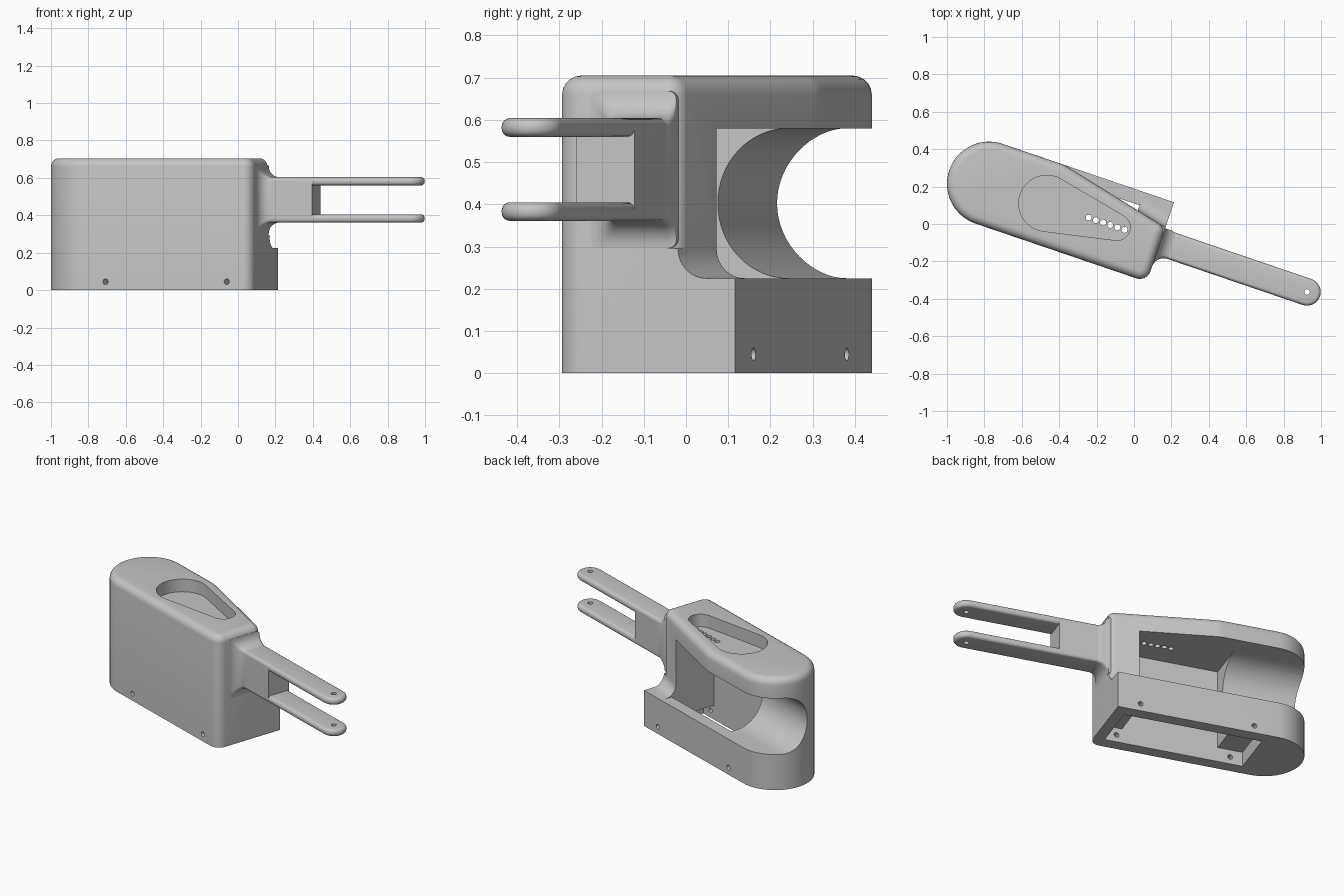
import bpy, bmesh, math
from mathutils import Vector

if "Cube" in bpy.data.objects:
    bpy.data.objects.remove(bpy.data.objects["Cube"])

grey = bpy.data.materials.new("plain grey")
grey.use_nodes = True
grey.diffuse_color = (0.56, 0.56, 0.56, 1)
grey.node_tree.nodes["Principled BSDF"].inputs["Base Color"].default_value = grey.diffuse_color

TURN = math.radians(-18.8)      # whole model is turned about z
MID = -0.046                    # centre line of body and arm
FRONT, BACK = MID - 0.225, MID + 0.225
NOSE, END = -1.028, 0.165
TOP, CEIL, SILL = 0.705, 0.58, 0.225
TAPER_U, TAPER_V = -0.453, 0.036


def solid(name, rings, bevel_z=(), bevel=0.0, segments=5):
    """Loft closed rings into a capped solid; round the rims at the given heights."""
    bm = bmesh.new()
    loops = [[bm.verts.new(p) for p in ring] for ring in rings]
    for a, b in zip(loops, loops[1:]):
        for i in range(len(a)):
            j = (i + 1) % len(a)
            bm.faces.new((a[i], a[j], b[j], b[i]))
    bm.faces.new(loops[0])
    bm.faces.new(loops[-1])
    bmesh.ops.recalc_face_normals(bm, faces=bm.faces[:])
    if bevel_z:
        rim = [e for e in bm.edges
               if any(all(abs(v.co.z - z) < 1e-5 for v in e.verts) for z in bevel_z)]
        bmesh.ops.bevel(bm, geom=rim, offset=bevel, segments=segments, profile=0.5,
                        affect='EDGES', clamp_overlap=True)
    mesh = bpy.data.meshes.new(name)
    bm.to_mesh(mesh)
    bm.free()
    mesh.materials.append(grey)
    ob = bpy.data.objects.new(name, mesh)
    bpy.context.collection.objects.link(ob)
    return ob


def prism(name, outline, lo, hi, axis="z", **kw):
    place = {"x": lambda a, b, h: (h, a, b),
             "y": lambda a, b, h: (a, h, b),
             "z": lambda a, b, h: (a, b, h)}[axis]
    return solid(name, [[place(a, b, h) for a, b in outline] for h in (lo, hi)], **kw)


def rounded(corners, steps=12):
    """Polygon from (a, b, radius) corners."""
    out = []
    for i, (a, b, r) in enumerate(corners):
        p = Vector((a, b))
        if r == 0:
            out.append(p)
            continue
        d1 = (Vector(corners[i - 1][:2]) - p).normalized()
        d2 = (Vector(corners[(i + 1) % len(corners)][:2]) - p).normalized()
        half = d1.angle(d2) / 2
        centre = p + (d1 + d2).normalized() * r / math.sin(half)
        s, e = [(p + d * r / math.tan(half) - centre).normalized() for d in (d1, d2)]
        out += [centre + s.slerp(e, k / steps).normalized() * r for k in range(steps + 1)]
    return [p for i, p in enumerate(out) if (p - out[i - 1]).length > 1e-4]


def arc(a, b, r, start, stop, steps=20):
    return [(a + r * math.cos(start + (stop - start) * k / steps),
             b + r * math.sin(start + (stop - start) * k / steps)) for k in range(steps + 1)]


def circle(a, b, r):
    return arc(a, b, r, 0, 2 * math.pi * 15 / 16, 15)


def box(name, u0, u1, v0, v1, z0, z1):
    return prism(name, [(u0, v0), (u1, v0), (u1, v1), (u0, v1)], z0, z1)


def combine(target, other, operation='DIFFERENCE'):
    mod = target.modifiers.new("combine", 'BOOLEAN')
    mod.operation, mod.object, mod.solver = operation, other, 'EXACT'
    bpy.context.view_layer.objects.active = target
    bpy.ops.object.modifier_apply(modifier=mod.name)
    bpy.data.objects.remove(other)


# Housing: round at one end, tapered on the back toward the arm
body = prism("housing", rounded([
    (NOSE, FRONT, 0.225), (END, FRONT, 0.06), (END, TAPER_V, 0.05),
    (TAPER_U, BACK, 0.2), (NOSE, BACK, 0.225)], 16),
    0, TOP, bevel_z=(TOP,), bevel=0.045)

# Low corner that squares off the base under the taper
combine(body, prism("base_corner", [
    (-0.6, 0.0), (0.0, -0.08), (END, -0.08), (END, BACK), (-0.6, BACK)], 0, SILL), 'UNION')

# Concave fillet between the tapered wall and the base top
R = 0.07
sweep = [(-0.04, SILL - 0.03), (R, SILL - 0.03)] + arc(R, SILL + R, R, -math.pi / 2, -math.pi, 8) \
    + [(-0.04, SILL + R)]
slope = (TAPER_V - BACK) / (END - TAPER_U)
combine(body, solid("wall_fillet", [
    [(u, TAPER_V + slope * (u - END) + n, z) for n, z in sweep] for u in (-0.06, END)]), 'UNION')

# Main cavity open to the back, its shaft through the floor, and the bottom recess
combine(body, box("cavity", -0.58, -0.004, MID - 0.15, 0.5, SILL, CEIL))
combine(body, box("shaft", -0.58, -0.004, MID - 0.15, MID + 0.15, -0.1, 0.4))
combine(body, box("recess", -0.73, 0.1, MID - 0.15, MID + 0.15, -0.1, 0.09))

# Half-round cradle running out through the round end
cradle = rounded([(-0.118, SILL, 0.177), (0.5, SILL, 0), (0.5, CEIL, 0), (-0.118, CEIL, 0.177)], 16)
combine(body, prism("cradle", cradle, -1.2, -0.5, "x"))

# Teardrop pocket in the top with a row of small holes
ang = math.acos(0.08 / 0.397)
combine(body, prism("pocket", arc(-0.477, MID, 0.15, ang, 2 * math.pi - ang, 28)
                    + arc(-0.08, MID, 0.07, -ang, ang, 14), TOP - 0.08, 0.8))
for k in range(6):
    combine(body, prism("vent", circle(-0.24 + 0.0405 * k, MID, 0.016), 0.5, 0.8))

# Screw holes through both base walls
for u in (0.029, -0.656):
    combine(body, prism("screw_hole", circle(u, 0.045, 0.015), -0.4, 0.4, "y"))

# Forked arm: two round-edged prongs and the block between them
W = 0.073
parts = [body]
for name, z0, z1 in (("lower_prong", 0.361, 0.405), ("upper_prong", 0.56, 0.604)):
    shape = [(0.08, MID - W)] + arc(0.993, MID, W, -math.pi / 2, math.pi / 2, 18) + [(0.08, MID + W)]
    prong = prism(name, shape, z0, z1, bevel_z=(z0, z1), bevel=0.019, segments=4)
    combine(prong, prism("pin_hole", circle(0.993, MID, 0.015), 0.2, 0.8))
    parts.append(prong)
parts.append(box("arm_block", 0.08, 0.458, MID - W, MID + W, 0.383, 0.582))

# Flared root where the arm blends into the housing
rings = []
F = 0.065
for k in range(9):
    t = math.pi / 2 * k / 8
    u, grow = END + F * (1 - math.cos(t)), F * (1 - math.sin(t))
    v0, v1 = MID - W - grow, min(MID + W + grow, TAPER_V - 0.004)
    z0, z1 = 0.361 - grow, 0.604 + grow
    section = rounded([(v0, z0, 0.02), (v1, z0, 0.02), (v1, z1, 0.02), (v0, z1, 0.02)], 4)
    rings.append([(u, v, z) for v, z in section])
rings.insert(0, [(0.08, v, z) for _, v, z in rings[0]])
parts.append(solid("arm_root", rings))

# Turn everything into place and shade smooth with sharp edges kept
bpy.ops.object.select_all(action='DESELECT')
for ob in parts:
    ob.rotation_euler.z = TURN
    ob.select_set(True)
bpy.context.view_layer.objects.active = body
bpy.ops.object.shade_smooth_by_angle(angle=math.radians(30))
